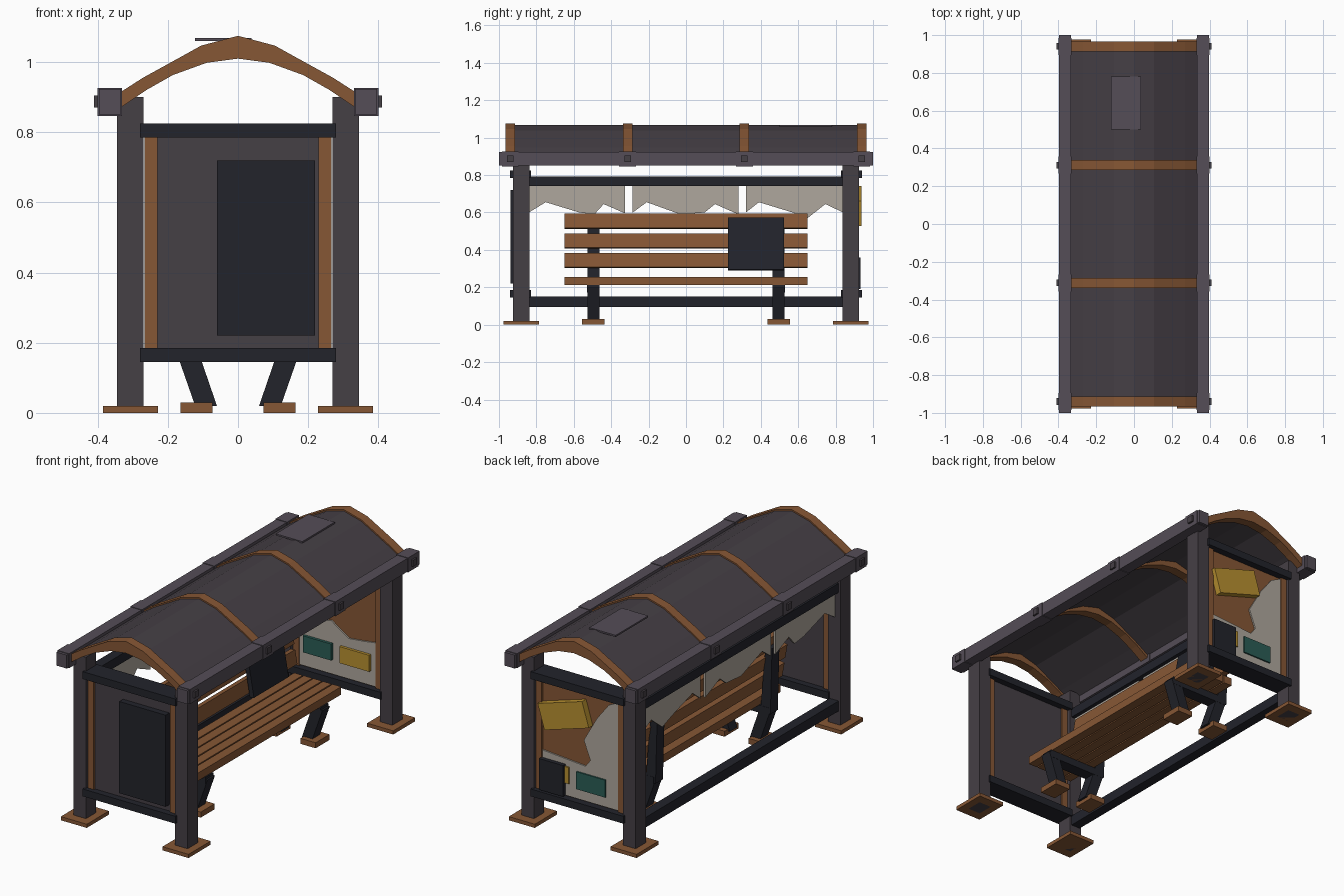
import bpy, bmesh, math
from mathutils import Matrix, Vector

if "Cube" in bpy.data.objects:
    bpy.data.objects.remove(bpy.data.objects["Cube"])


def material(name, r, g, b):
    m = bpy.data.materials.new(name)
    m.diffuse_color = (r, g, b, 1)
    m.use_nodes = True
    m.node_tree.nodes["Principled BSDF"].inputs["Base Color"].default_value = m.diffuse_color
    return m


STEEL = material("dark_steel", 0.060, 0.050, 0.060)
BEAM = material("beam_steel", 0.090, 0.075, 0.095)
RUST = material("rust_wood", 0.240, 0.095, 0.035)
BLACK = material("black_metal", 0.016, 0.017, 0.024)
PAPER = material("old_paper", 0.430, 0.390, 0.340)
YELLOW = material("yellow_paint", 0.480, 0.280, 0.030)
GREEN = material("green_paint", 0.023, 0.107, 0.090)


def finish(name, bm, mat):
    bmesh.ops.recalc_face_normals(bm, faces=bm.faces)
    me = bpy.data.meshes.new(name)
    bm.to_mesh(me)
    bm.free()
    me.materials.append(mat)
    ob = bpy.data.objects.new(name, me)
    bpy.context.collection.objects.link(ob)
    return ob


def box(name, mat, x, y, z, tilt=0, axis='Y'):
    """Box from (low, high) ranges, optionally tilted about its centre."""
    bm = bmesh.new()
    bmesh.ops.create_cube(bm, size=1)
    mid = Vector([(r[0] + r[1]) / 2 for r in (x, y, z)])
    size = [r[1] - r[0] for r in (x, y, z)]
    bm.transform(Matrix.Translation(mid) @ Matrix.Rotation(math.radians(tilt), 4, axis)
                 @ Matrix.Diagonal((*size, 1)))
    return finish(name, bm, mat)


def prism(name, mat, pts, axis, lo, hi):
    """Outline extruded along x (points are y,z) or along y (points are x,z)."""
    bm = bmesh.new()
    at = (lambda a, b, d: (d, a, b)) if axis == 'X' else (lambda a, b, d: (a, d, b))
    face = bm.faces.new([bm.verts.new(at(a, b, lo)) for a, b in pts])
    new = bmesh.ops.extrude_face_region(bm, geom=[face])["geom"]
    bmesh.ops.translate(bm, verts=[v for v in new if isinstance(v, bmesh.types.BMVert)],
                        vec=at(0, 0, hi - lo))
    return finish(name, bm, mat)


def span(c, w):
    return (c - w / 2, c + w / 2)


# Corner posts with base plates, roof beams with bolted brackets
RIBS = (-0.94, -0.312, 0.312, 0.94)
for s in (-1, 1):
    for e in (-1, 1):
        box("corner_post", STEEL, span(s * .307, .075), span(e * .882, .088), (0, .9))
        box("post_base", RUST, span(s * .307, .157), span(e * .882, .19), (0, .02))
    box("roof_beam", BEAM, span(s * .365, .063), (-1, 1), (.85, .923))
    for y in RIBS:
        box("beam_bracket", BEAM, span(s * .365, .070), span(y, .09), (.847, .926))
        box("bracket_bolt", STEEL, span(s * .402, .016), span(y, .035), (.87, .905))

# Arched roof skin and ribs
outer = [(0, 1.075), (.105, 1.047), (.19, 1.0), (.27, .956), (.345, .908)]
inner = [(0, 1.01), (.09, .998), (.186, .963), (.262, .92), (.345, .863)]


def arch(top, bottom):
    full = lambda h: [(-x, z) for x, z in reversed(h[1:])] + h
    return full(top) + full(bottom)[::-1]


for y in RIBS:
    prism("roof_rib", RUST, arch(outer, inner), 'Y', y - .026, y + .026)
prism("roof_skin", STEEL, arch([(x, z - .008) for x, z in outer],
                               [(x, z - .026) for x, z in outer]), 'Y', -.93, .93)
box("roof_patch", BEAM, (-.122, .038), (.5, .78), (1.060, 1.069))

# Rails and side strips of both end walls
for e in (-1, 1):
    for z in ((.145, .185), (.785, .825)):
        box("end_rail", BLACK, (-.28, .28), span(e * .885, .11), z)
    for s in (-1, 1):
        box("end_frame_strip", RUST, span(s * .248, .036), span(e * .885, .06), (.18, .79))

# Front end wall with a dark poster case
box("front_end_panel", STEEL, (-.232, .232), (-.905, -.865), (.183, .787))
box("poster_case", BLACK, (-.06, .22), (-.938, -.90), (.22, .72))

# Back end wall: board with torn paper and small notices on both sides
box("back_end_board", RUST, (-.232, .232), (.868, .902), (.183, .787))
torn_out = [(-.23, .19), (.23, .19), (.23, .40), (-.03, .38), (-.06, .42), (-.02, .52),
            (-.10, .66), (-.17, .75), (-.23, .78)]
prism("torn_paper_outside", PAPER, torn_out, 'Y', .90, .910)
torn_in = [(-.23, .19), (.23, .19), (.23, .43), (.16, .42), (.065, .41), (-.04, .48),
           (-.14, .46), (-.18, .55), (-.23, .57)]
prism("torn_paper_inside", PAPER, torn_in, 'Y', .860, .869)
box("tilted_yellow_sign", YELLOW, span(.085, .28), (.90, .937), span(.635, .14), 17)
box("black_notice_box", BLACK, (.09, .235), (.90, .932), (.19, .36))
box("small_yellow_notice", YELLOW, (.065, .092), (.905, .918), (.26, .35))
box("green_notice_outside", GREEN, (-.155, .02), (.905, .918), (.245, .34))
box("green_notice_inside", GREEN, (-.20, -.03), (.845, .862), (.27, .36))
box("yellow_notice_inside", YELLOW, (.02, .20), (.845, .862), (.27, .36))

# Rear long rails with shards of broken pane hanging between them
box("rear_upper_rail", BLACK, span(-.307, .055), (-.85, .85), (.742, .792))
box("rear_lower_rail", BLACK, span(-.307, .055), (-.85, .85), (.095, .15))
shards = [
    [(-.84, .75), (-.84, .60), (-.75, .655), (-.57, .60), (-.49, .59), (-.44, .645), (-.325, .595), (-.325, .75)],
    [(-.285, .75), (-.285, .60), (-.21, .655), (-.03, .59), (.10, .60), (.155, .645), (.28, .59), (.28, .75)],
    [(.32, .75), (.32, .60), (.39, .655), (.57, .60), (.65, .57), (.745, .645), (.84, .60), (.84, .75)],
]
for pts in shards:
    prism("broken_pane", PAPER, pts, 'X', -.313, -.301)

# Bench frames: splayed legs, cross bar and leaning back support
for y in (-.495, .495):
    for s in (-1, 1):
        leg = [(s * .06, .02), (s * .122, .02), (s * .185, .20), (s * .122, .20)]
        prism("bench_leg", BLACK, leg, 'Y', y - .032, y + .032)
        box("bench_foot", RUST, span(s * .118, .092), span(y, .12), (0, .03))
    box("bench_cross_bar", BLACK, (-.175, .175), span(y, .066), (.172, .213))
    support = [(-.185, .18), (-.125, .18), (-.155, .54), (-.195, .54)]
    prism("back_support", BLACK, support, 'Y', y - .032, y + .032)

# Bench seat and backrest slats
for i in range(5):
    box("seat_slat", RUST, span(-.09 + i * .058, .051), (-.65, .65), (.212, .255))
for i in range(3):
    box("back_slat", RUST, span(-.118 - i * .018, .03), (-.65, .65), span(.343 + i * .105, .077), -10)

# Dark board leaning on the backrest
box("leaning_board", BLACK, span(-.098, .025), (.225, .525), span(.432, .283), -10)
